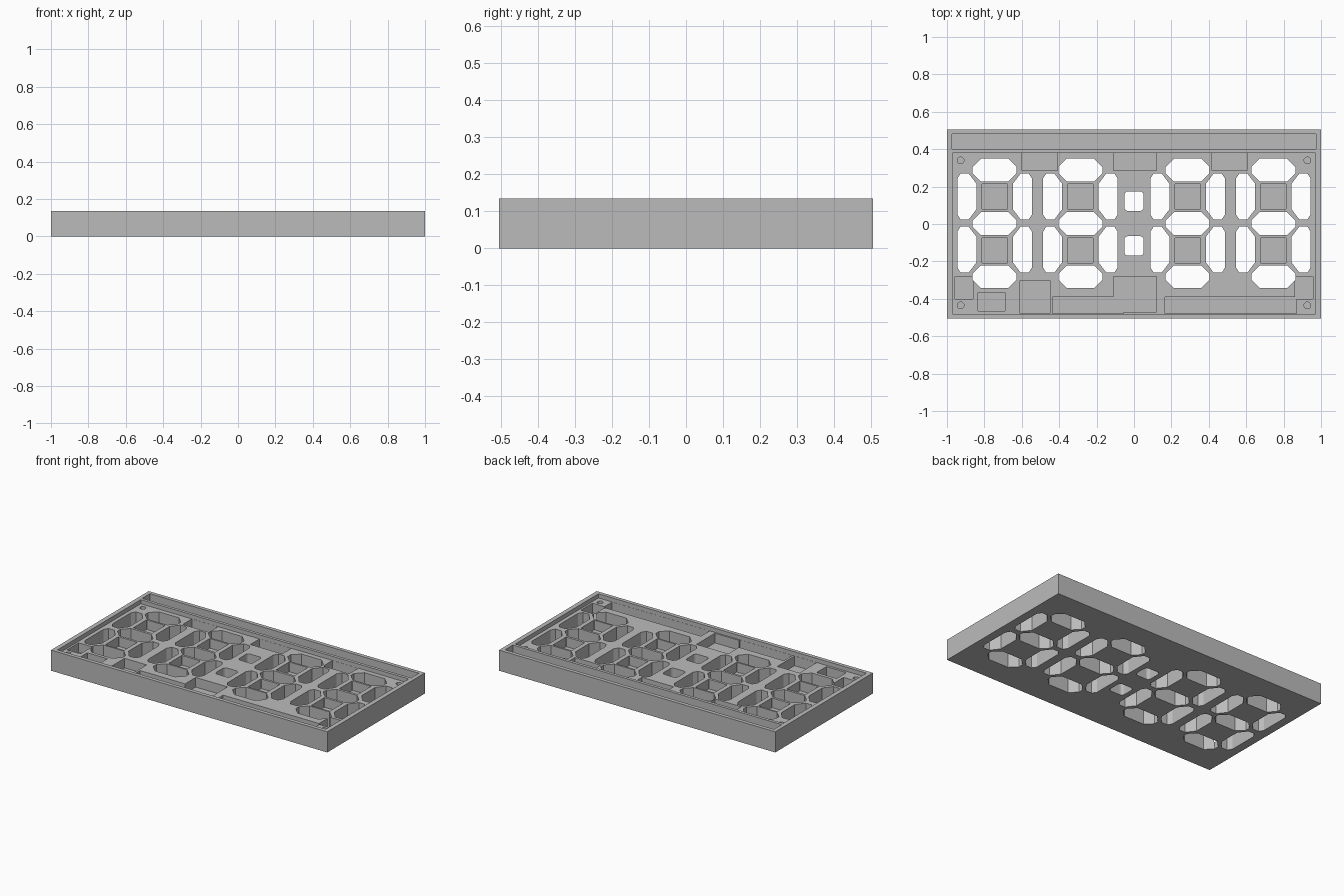
import bpy
import bmesh
import math

if "Cube" in bpy.data.objects:
    bpy.data.objects.remove(bpy.data.objects["Cube"], do_unlink=True)

TOP, FLOOR, POCKET = 0.135, 0.108, 0.045
ABOVE, BELOW = 0.2, -0.1

grey = bpy.data.materials.new("plain_grey")
grey.use_nodes = True
colour = (0.5, 0.5, 0.5, 1)
grey.diffuse_color = colour
grey.node_tree.nodes["Principled BSDF"].inputs["Base Color"].default_value = colour


def rect(x0, x1, y0, y1):
    return [(x0, y0), (x1, y0), (x1, y1), (x0, y1)]


def octagon(x0, x1, y0, y1, left, right):
    """Rectangle with chamfers (dx, dy) on its left and right corners."""
    (lx, ly), (rx, ry) = left, right
    return [(x0 + lx, y0), (x1 - rx, y0), (x1, y0 + ry), (x1, y1 - ry),
            (x1 - rx, y1), (x0 + lx, y1), (x0, y1 - ly), (x0, y0 + ly)]


def rounded(cx, cy, half, r, steps=4):
    pts = []
    for q, (sx, sy) in enumerate([(1, 1), (-1, 1), (-1, -1), (1, -1)]):
        for i in range(steps + 1):
            a = math.pi / 2 * (q + i / steps)
            pts.append((cx + sx * (half - r) + r * math.cos(a),
                        cy + sy * (half - r) + r * math.sin(a)))
    return pts


def prisms(name, outlines, z0, z1):
    """One object holding an upright prism for each outline."""
    bm = bmesh.new()
    for pts in outlines:
        low = [bm.verts.new((x, y, z0)) for x, y in pts]
        high = [bm.verts.new((x, y, z1)) for x, y in pts]
        bm.faces.new(low[::-1])
        bm.faces.new(high)
        for i in range(len(pts)):
            j = (i + 1) % len(pts)
            bm.faces.new((low[i], low[j], high[j], high[i]))
    mesh = bpy.data.meshes.new(name)
    bm.to_mesh(mesh)
    bm.free()
    obj = bpy.data.objects.new(name, mesh)
    bpy.context.collection.objects.link(obj)
    mesh.materials.append(grey)
    return obj


def cut(target, name, outlines, z0, z1):
    cutter = prisms(name, outlines, z0, z1)
    cutter.hide_render = True
    mod = target.modifiers.new(name, "BOOLEAN")
    mod.operation = "DIFFERENCE"
    mod.solver = "EXACT"
    mod.use_self = True
    mod.object = cutter
    graph = bpy.context.evaluated_depsgraph_get()
    result = bpy.data.meshes.new_from_object(target.evaluated_get(graph))
    target.modifiers.clear()
    target.data = result
    bpy.data.objects.remove(cutter, do_unlink=True)


# Case block with the wide recess and the slot along the back
case = prisms("display_case", [rect(-1, 1, -0.505, 0.505)], 0, TOP)
cut(case, "recess", [rect(-0.97, 0.97, -0.48, 0.38)], FLOOR, ABOVE)
cut(case, "back_slot", [rect(-0.973, 0.973, 0.4, 0.48)], POCKET, ABOVE)

# Digit segments and colon dots that go right through
through, squares = [], []
h, small, big = (0.045, 0.045), (0.018, 0.028), (0.042, 0.055)
for cx in (-0.745, -0.287, 0.287, 0.745):
    for cy in (0.288, 0.002, -0.282):
        through.append(octagon(cx - 0.118, cx + 0.118, cy - 0.061, cy + 0.061, h, h))
    for y0, y1 in ((0.024, 0.27), (-0.26, -0.014)):
        through.append(octagon(cx - 0.2, cx - 0.097, y0, y1, small, big))
        through.append(octagon(cx + 0.097, cx + 0.2, y0, y1, big, small))
    for cy in (0.147, -0.142):
        squares.append(rounded(cx, cy, 0.068, 0.002, 1))
for cy in (0.122, -0.117):
    through.append(rounded(0, cy, 0.052, 0.02))
cut(case, "segments", through, BELOW, ABOVE)

# Blind squares inside the digits
cut(case, "digit_squares", squares, POCKET, 0.12)

# Pockets for the electronics along the back and front of the recess
pockets = [rect(-0.6, -0.41, 0.285, 0.379), rect(-0.11, 0.12, 0.285, 0.379),
           rect(0.418, 0.605, 0.285, 0.379),
           rect(-0.957, -0.86, -0.4, -0.28), rect(0.86, 0.957, -0.4, -0.28),
           rect(-0.835, -0.69, -0.465, -0.365), rect(-0.61, -0.45, -0.479, -0.302),
           rect(-0.435, -0.055, -0.479, -0.39), rect(-0.11, 0.12, -0.47, -0.28),
           rect(0.165, 0.87, -0.479, -0.39)]
for i, outline in enumerate(pockets):
    cut(case, "pocket_%d" % i, [outline], POCKET, 0.12)

# Screw holes in the corners
screws = [rounded(sx * 0.927, y, 0.018, 0.018) for sx in (-1, 1) for y in (0.34, -0.435)]
for i, outline in enumerate(screws):
    ring = [p for k, p in enumerate(outline) if k % 5 != 4]
    cut(case, "screw_hole_%d" % i, [ring], POCKET, 0.12)
